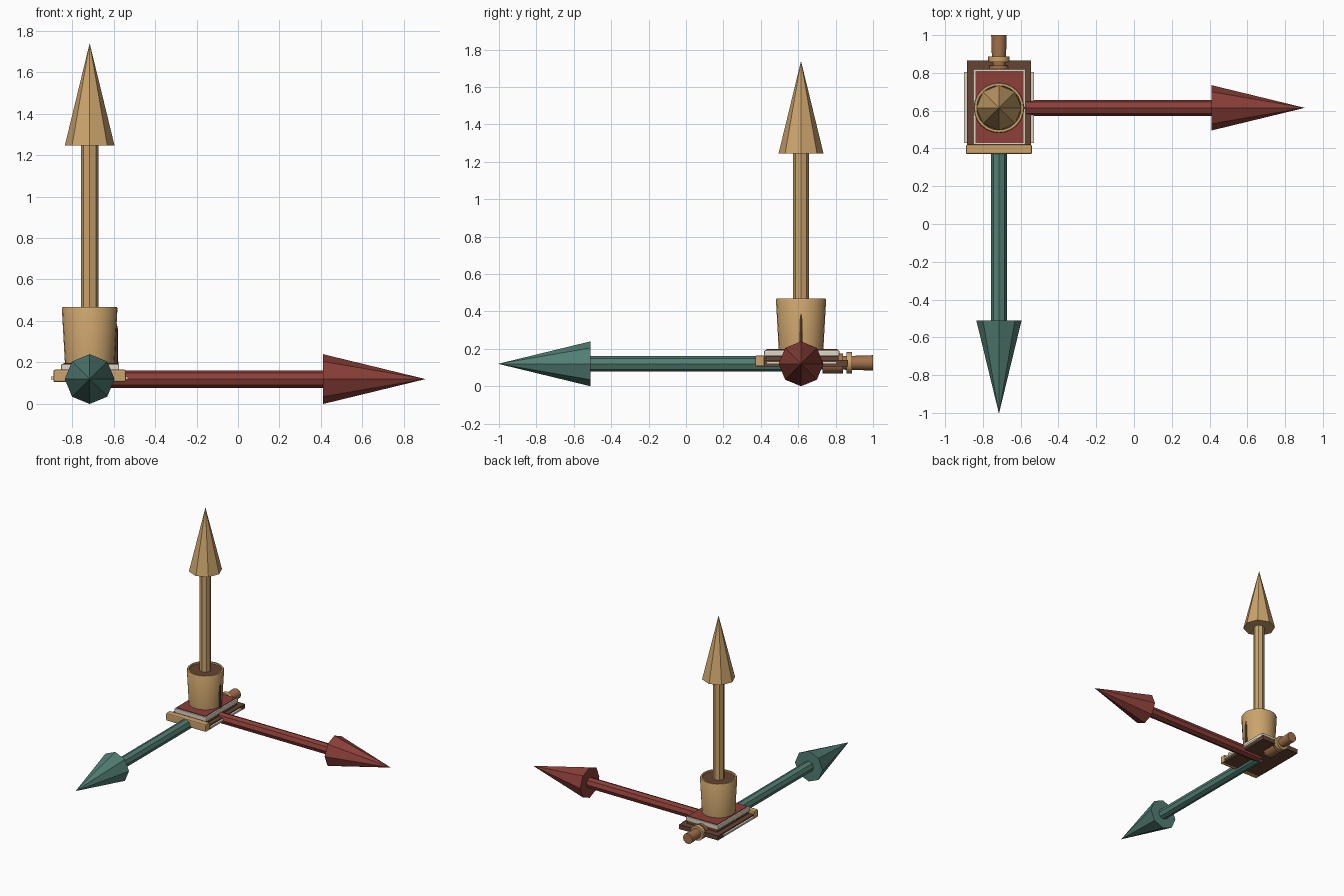
import bpy, math
from mathutils import Vector

if "Cube" in bpy.data.objects:
    bpy.data.objects.remove(bpy.data.objects["Cube"])

CX, CY, CZ = -0.715, 0.615, 0.12   # common origin of the three arrows


def material(name, rgb):
    m = bpy.data.materials.new(name)
    m.diffuse_color = (*rgb, 1)
    m.use_nodes = True
    m.node_tree.nodes["Principled BSDF"].inputs["Base Color"].default_value = m.diffuse_color
    return m


GOLD = material("gold", (0.60, 0.37, 0.15))
RED = material("dark red", (0.26, 0.05, 0.04))
TEAL = material("teal", (0.085, 0.21, 0.175))
CREAM = material("cream", (0.74, 0.68, 0.55))
BROWN = material("dark brown", (0.13, 0.058, 0.033))
COPPER = material("copper brown", (0.36, 0.165, 0.07))


def box(name, x0, x1, y0, y1, z0, z1, mat, bevel=0.0):
    bpy.ops.mesh.primitive_cube_add(size=1, location=((x0 + x1) / 2, (y0 + y1) / 2, (z0 + z1) / 2))
    o = bpy.context.object
    o.name = name
    o.scale = (x1 - x0, y1 - y0, z1 - z0)
    bpy.ops.object.transform_apply(location=False, rotation=False, scale=True)
    o.data.materials.append(mat)
    if bevel:
        b = o.modifiers.new("edge", 'BEVEL')
        b.width = bevel
        b.segments = 2
    return o


def lathe(name, profile, origin, direction, sides, mat):
    """Revolve (radius, distance) points around a direction from origin."""
    q = Vector((0, 0, 1)).rotation_difference(Vector(direction))
    verts, faces = [], []
    for r, d in profile:
        for i in range(sides):
            a = 2 * math.pi * i / sides
            verts.append(q @ Vector((r * math.cos(a), r * math.sin(a), d)) + Vector(origin))
    for k in range(len(profile) - 1):
        for i in range(sides):
            j = (i + 1) % sides
            faces.append((k * sides + i, k * sides + j, (k + 1) * sides + j, (k + 1) * sides + i))
    faces.append(tuple(reversed(range(sides))))
    top = (len(profile) - 1) * sides
    faces.append(tuple(range(top, top + sides)))
    me = bpy.data.meshes.new(name)
    me.from_pydata(verts, [], faces)
    me.materials.append(mat)
    o = bpy.data.objects.new(name, me)
    bpy.context.collection.objects.link(o)
    return o


# Three axis arrows: shaft plus pointed head
for label, axis, mat in (("right", (1, 0, 0), RED), ("front", (0, -1, 0), TEAL), ("up", (0, 0, 1), GOLD)):
    lathe(label + "_arrow_shaft", [(0.042, 0), (0.042, 1.13)], (CX, CY, CZ), axis, 8, mat)
    lathe(label + "_arrow_head", [(0.12, 1.125), (0.0005, 1.617)], (CX, CY, CZ), axis, 8, mat)

# Base board with front bar and side strips
box("base_board", -0.885, -0.545, 0.40, 0.865, 0.105, 0.14, BROWN)
box("front_bar", -0.89, -0.54, 0.37, 0.42, 0.105, 0.165, GOLD, 0.008)
for side in (-1, 1):
    x = CX + side * 0.178
    box("side_strip", x - 0.008, x + 0.008, 0.43, 0.805, 0.118, 0.132, CREAM)

# Layered pad
box("pad_underlay", -0.845, -0.58, 0.425, 0.815, 0.14, 0.165, BROWN)
box("pad", -0.852, -0.573, 0.418, 0.82, 0.16, 0.193, CREAM, 0.006)
box("pad_cover", -0.84, -0.585, 0.43, 0.81, 0.19, 0.198, RED)

# Cup with hollow rim, dark filling and side fin
lathe("cup", [(0.119, 0.19), (0.134, 0.46), (0.130, 0.468), (0.118, 0.468), (0.116, 0.452)],
      (CX, CY, 0), (0, 0, 1), 24, GOLD)
lathe("cup_filling", [(0.116, 0.450), (0.116, 0.458)], (CX, CY, 0), (0, 0, 1), 24, BROWN)
lathe("cup_fin", [(0.010, 0.19), (0.008, 0.36), (0.002, 0.39)], (CX + 0.128, CY, 0), (0, 0, 1), 6, BROWN)

# Rear handle with collars
lathe("handle", [(0.035, 0.70), (0.037, 0.87), (0.041, 1.0)], (CX, 0, 0.125), (0, 1, 0), 12, COPPER)
lathe("handle_ring", [(0.057, 0.857), (0.057, 0.888)], (CX, 0, 0.125), (0, 1, 0), 12, GOLD)
lathe("handle_collar", [(0.054, 0.73), (0.054, 0.84)], (CX, 0, 0.122), (0, 1, 0), 12, COPPER)

# Smooth the round body parts, keeping hard edges
for o in bpy.data.objects:
    if o.name in ("cup", "cup_filling", "handle", "handle_ring", "handle_collar"):
        bpy.ops.object.select_all(action='DESELECT')
        o.select_set(True)
        bpy.context.view_layer.objects.active = o
        bpy.ops.object.shade_smooth_by_angle(angle=math.radians(35))
